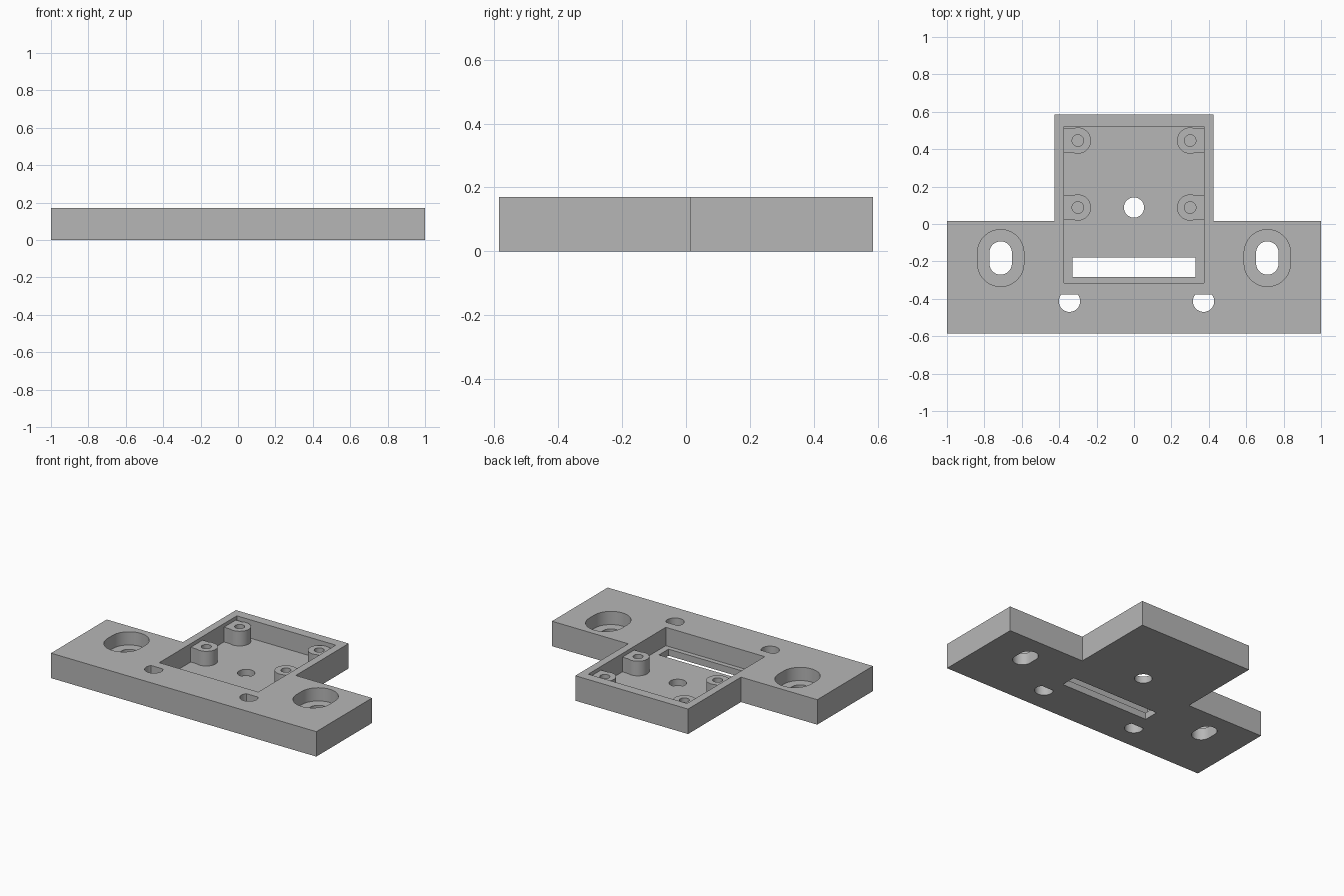
import bpy, bmesh
from math import cos, sin, pi, asin

if "Cube" in bpy.data.objects:
    bpy.data.objects.remove(bpy.data.objects["Cube"], do_unlink=True)

TOP = 0.17          # plate thickness
FLOOR = 0.045       # pocket floor height
POST_TOP = 0.145
BORE_FLOOR = 0.08   # counterbore shelf height
POCKET = 0.373      # half width of the pocket

grey = bpy.data.materials.new("matt grey")
grey.use_nodes = True
colour = (0.47, 0.47, 0.47, 1)
grey.diffuse_color = colour
grey.node_tree.nodes["Principled BSDF"].inputs["Base Color"].default_value = colour


def arc(cx, cy, r, a0, a1, n=32):
    return [(cx + r * cos(a0 + (a1 - a0) * i / n),
             cy + r * sin(a0 + (a1 - a0) * i / n)) for i in range(n + 1)]


def circle(cx, cy, r):
    return arc(cx, cy, r, 0, 2 * pi, 48)[:-1]


def rect(x0, x1, y0, y1):
    return [(x0, y0), (x1, y0), (x1, y1), (x0, y1)]


def slot(cx, cy, r, half):
    return arc(cx, cy + half, r, 0, pi) + arc(cx, cy - half, r, pi, 2 * pi)


def prism(name, outline, z0, z1):
    """Extrude a flat outline between two heights."""
    bm = bmesh.new()
    face = bm.faces.new([bm.verts.new((x, y, z0)) for x, y in outline])
    grown = bmesh.ops.extrude_face_region(bm, geom=[face])["geom"]
    moved = [v for v in grown if isinstance(v, bmesh.types.BMVert)]
    bmesh.ops.translate(bm, vec=(0, 0, z1 - z0), verts=moved)
    bmesh.ops.recalc_face_normals(bm, faces=bm.faces)
    mesh = bpy.data.meshes.new(name)
    bm.to_mesh(mesh)
    bm.free()
    mesh.materials.append(grey)
    obj = bpy.data.objects.new(name, mesh)
    bpy.context.collection.objects.link(obj)
    return obj


def cut(obj, outline, z0, z1):
    """Cut an extruded outline out of an object."""
    cutter = prism("cutter", outline, z0, z1)
    cutter.hide_render = True
    mod = obj.modifiers.new("cut", "BOOLEAN")
    mod.operation = "DIFFERENCE"
    mod.solver = "EXACT"
    mod.object = cutter
    bpy.context.view_layer.objects.active = obj
    bpy.ops.object.modifier_apply(modifier=mod.name)
    bpy.data.objects.remove(cutter, do_unlink=True)


# T-shaped plate
half = [(1, -0.585), (1, 0.015), (0.425, 0.015), (0.425, 0.585)]
plate = prism("mounting_plate", half + [(-x, y) for x, y in reversed(half)], 0, TOP)

# Pocket, centre hole and long slot in its floor
cut(plate, rect(-POCKET, POCKET, -0.315, 0.52), FLOOR, 0.3)
cut(plate, circle(0, 0.088, 0.054), -0.1, 0.3)
cut(plate, rect(-0.33, 0.33, -0.283, -0.18), -0.1, 0.3)

# Counterbored screw slots in the wings
for side in (-1, 1):
    cut(plate, slot(side * 0.713, -0.182, 0.124, 0.028), BORE_FLOOR, 0.3)
    cut(plate, slot(side * 0.713, -0.182, 0.06, 0.029), -0.1, 0.3)

# D-shaped cable holes
for x in (-0.345, 0.372):
    a = asin(0.035 / 0.057)
    cut(plate, arc(x, -0.413, 0.057, pi - a, 2 * pi + a), -0.1, 0.3)

# Screw posts joined to the pocket side walls
parts = [plate]
R, WEB = 0.07, 0.064
for side, side_name in ((-1, "right"), (1, "left")):
    for y, row in ((0.088, "front"), (0.446, "back")):
        a = asin(WEB / R)
        outline = arc(0.3, y, R, a, 2 * pi - a, 40)
        outline += [(POCKET, y - WEB), (POCKET, y + WEB)]
        post = prism(f"{row}_{side_name}_post", [(side * px, py) for px, py in outline],
                     FLOOR, POST_TOP)
        cut(post, circle(side * 0.3, y, 0.031), FLOOR + 0.005, 0.3)
        parts.append(post)

# Smooth the round walls, keep the edges sharp
bpy.ops.object.select_all(action="DESELECT")
for obj in parts:
    obj.select_set(True)
bpy.context.view_layer.objects.active = plate
bpy.ops.object.shade_smooth_by_angle(angle=pi / 6)
